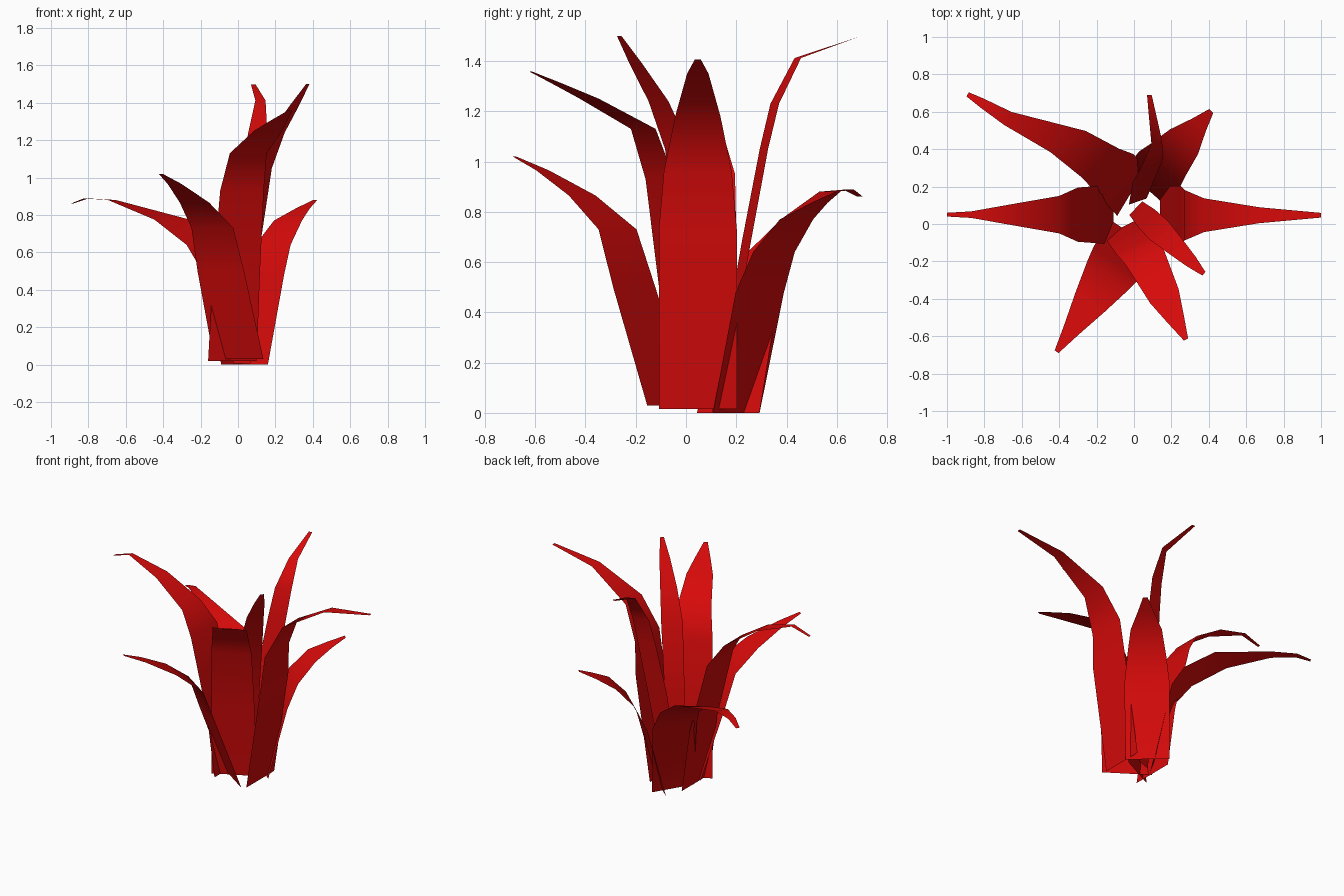
import bpy, bmesh
from math import radians, sin, cos

red = bpy.data.materials.new("leaf_red")
red.diffuse_color = (0.68, 0.003, 0.003, 1)


def leaf(name, base, heading, profile):
    """Flat ribbon leaf: rows are (reach, height, width[, sideways shift, blade turn])."""
    h = radians(heading)
    bm = bmesh.new()
    last = None
    for row in profile:
        r, z, w, side, turn = (*row, 0, 0)[:5]
        t = radians(heading + turn)
        x = base[0] + r * cos(h) + side * sin(h)
        y = base[1] + r * sin(h) - side * cos(h)
        dx, dy = -sin(t) * w / 2, cos(t) * w / 2
        pair = (bm.verts.new((x + dx, y + dy, z)), bm.verts.new((x - dx, y - dy, z)))
        if last:
            bm.faces.new((last[0], last[1], pair[1], pair[0]))
        last = pair
    for f in bm.faces:
        f.smooth = True
    me = bpy.data.meshes.new(name)
    bm.to_mesh(me)
    bm.free()
    me.materials.append(red)
    bpy.context.collection.objects.link(bpy.data.objects.new(name, me))


# wide side leaves
leaf("leaf_right", (0.14, 0.047), 0,
     [(0, .015, .31), (.11, .73, .31), (.13, .96, .27), (.235, 1.18, .18), (.53, 1.35, .085), (.86, 1.405, .025)])
leaf("leaf_left", (-0.11, 0.05), 180,
     [(0, .02, .31), (.06, .45, .31), (.19, .95, .29), (.29, 1.10, .2), (.52, 1.25, .12), (.76, 1.33, .035), (.89, 1.29, .02)])

# low outer leaves
leaf("leaf_back_left", (-0.015, 0.168), 149,
     [(0, 0, .29), (.12, .5, .29, .04, -10), (.22, .64, .25, .05, -20), (.43, .775, .22, .06, -28),
      (.77, .88, .08), (.93, .888, .05), (1.02, .86, .025)])
leaf("leaf_back_right", (0.055, 0.2), 48.5,
     [(0, 0, .28), (.125, .48, .29), (.2, .64, .25), (.32, .77, .2), (.44, .835, .1), (.54, .88, .03)])
leaf("leaf_front_left", (0.003, -0.065), -124,
     [(0, .03, .32), (.17, .5, .3), (.25, .73, .27), (.42, .865, .19), (.61, .965, .09), (.745, 1.02, .025)])

# tall inner leaves
leaf("leaf_back", (0.02, 0.12), 90,
     [(0, .005, .1, 0, 19), (.12, .68, .13, .035, 16), (.19, 1.05, .12, .07, 16), (.233, 1.23, .11, .085, 18),
      (.325, 1.412, .06, .1, 25), (.57, 1.497, .025, .062)])
leaf("leaf_front", (-0.03, 0), -63.5,
     [(0, .02, .29), (.05, .5, .28), (.115, .93, .26), (.19, 1.13, .22), (.43, 1.25, .17), (.56, 1.305, .1), (.69, 1.358, .025)])
leaf("leaf_front_right", (0.01, 0.085), -44,
     [(0, .02, .1), (.08, .6, .13), (.17, 1.05, .14), (.28, 1.24, .11), (.41, 1.39, .07), (.505, 1.5, .025)])
